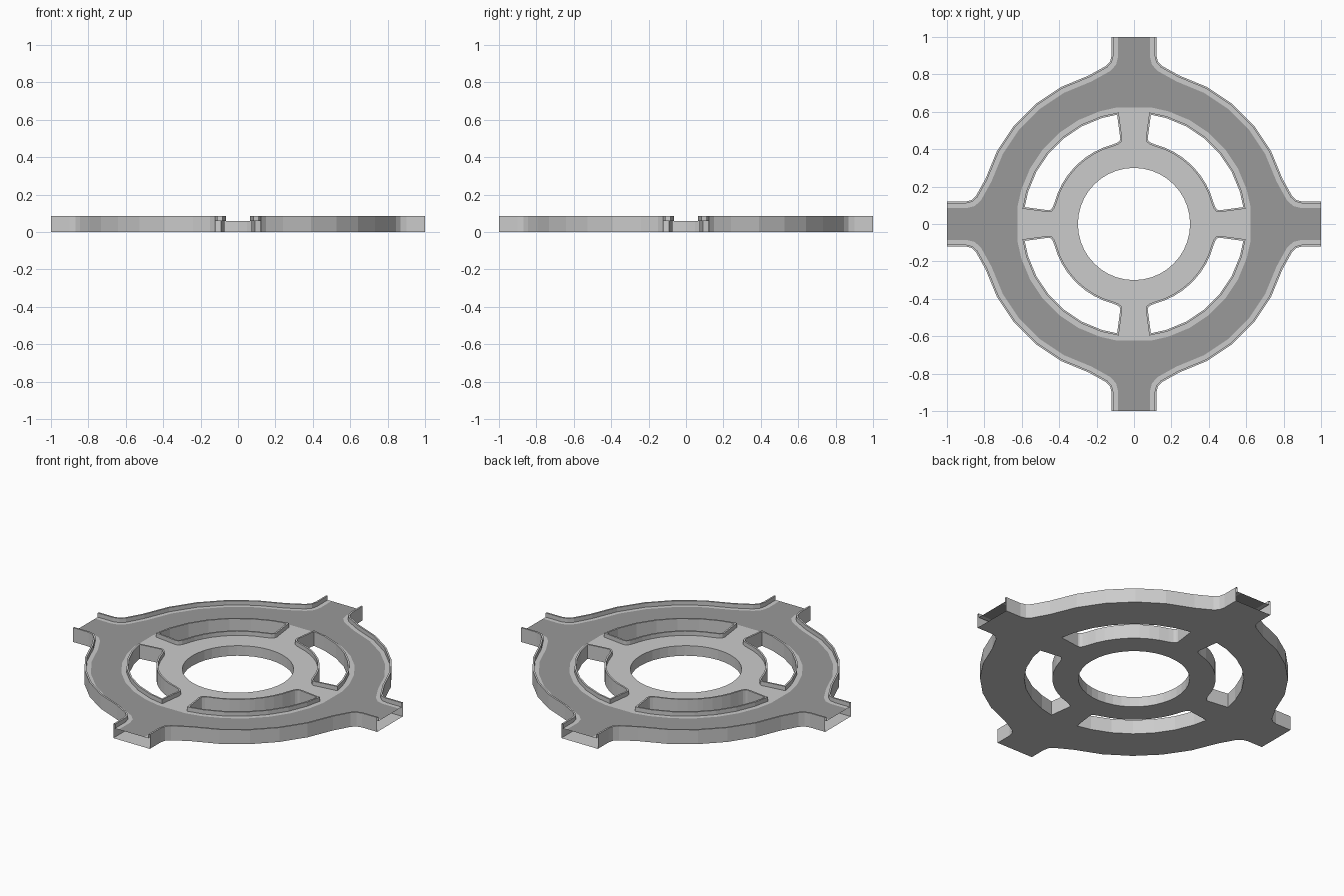
import bpy, bmesh
from math import sin, cos, radians, pi
from mathutils import Vector

if "Cube" in bpy.data.objects:
    bpy.data.objects.remove(bpy.data.objects["Cube"])

TOP, RIM, RW, STRIP = 0.06, 0.085, 0.01, 0.035

road_mat = bpy.data.materials.new("asphalt")
road_mat.diffuse_color = (0.32, 0.32, 0.32, 1)
road_mat.use_nodes = True
road_mat.node_tree.nodes["Principled BSDF"].inputs["Base Color"].default_value = road_mat.diffuse_color


def polar(r, deg):
    return Vector((r * cos(radians(deg)), r * sin(radians(deg))))


def turned(pts, k):
    c, s = [(1, 0), (0, 1), (-1, 0), (0, -1)][k]
    return [Vector((c * p.x - s * p.y, s * p.x + c * p.y)) for p in pts]


def diagonal(half):
    return half + [Vector((p.y, p.x)) for p in reversed(half)]


def offset(pts, d, closed=False):
    # mitred offset to the left of the path
    out, n = [], len(pts)
    for i, p in enumerate(pts):
        a = pts[i - 1] if (i or closed) else None
        b = pts[(i + 1) % n] if (i < n - 1 or closed) else None
        ns = [Vector((-(t.y), t.x)).normalized() for t in
              ([p - a] if a is not None else []) + ([b - p] if b is not None else [])]
        m = sum(ns, Vector((0, 0))).normalized()
        out.append(p + m * (d / max(m.dot(ns[0]), 0.3)))
    return out


def finish(bm, name, mat=None):
    me = bpy.data.meshes.new(name)
    bm.to_mesh(me)
    bm.free()
    ob = bpy.data.objects.new(name, me)
    bpy.context.collection.objects.link(ob)
    if mat:
        me.materials.append(mat)


def plate(name, loops, z, up=True, mat=None):
    # flat sheet bounded by the outer loop with the other loops as openings
    bm = bmesh.new()
    for loop in loops:
        vs = [bm.verts.new((p.x, p.y, z)) for p in loop]
        for i in range(len(vs)):
            bm.edges.new((vs[i - 1], vs[i]))
    bmesh.ops.triangle_fill(bm, edges=bm.edges[:], use_beauty=True)
    for f in bm.faces:
        f.normal_update()
        if (f.normal.z > 0) != up:
            f.normal_flip()
    finish(bm, name, mat)


def bands(name, paths, closed, repeat=4):
    # strips between successive (points, z) rails, repeated round the centre
    bm = bmesh.new()
    for k in range(repeat):
        rows = [[bm.verts.new((p.x, p.y, z)) for p in turned(pts, k)] for pts, z in paths]
        for a, b in zip(rows, rows[1:]):
            n = len(a)
            for i in range(n if closed else n - 1):
                j = (i + 1) % n
                bm.faces.new((a[i], a[j], b[j], b[i]))
    finish(bm, name)


# outline of one quarter, from the +x arm round to the +y arm
quarter = diagonal([Vector(c) for c in ((1, .12), (.9, .12), (.868, .128), (.845, .15))]
                   + [polar(.83, a) for a in (16.9, 28.1, 39.4)])
inner = offset(quarter, STRIP)
outer_loop = [p for k in range(4) for p in turned(quarter, k)]
road_loop = [p for k in range(4) for p in turned(inner, k)]

# island edge, island openings and centre hole
island_q = diagonal([polar(.63, a) for a in (8.2, 16.9, 28.1, 39.4)])
island_loop = [p for k in range(4) for p in turned(island_q, k)]
hole_outer = diagonal([polar(.602, a) for a in (7.8, 16.9, 28.1, 39.4)])
hole_inner = diagonal([Vector(c) for c in ((.455, .063), (.44, .067), (.427, .082))]
                      + [polar(.43, a) for a in (15, 22, 29, 36, 43)])
hole = hole_outer + hole_inner[::-1]
hole_in = offset(hole, RW, True)
holes = [turned(hole_in, k) for k in range(4)]
hole_edges = [turned(hole, k) for k in range(4)]
centre = [polar(.3, 360 * i / 40) for i in range(40)]

# flat sheets
plate("road", [road_loop, island_loop], TOP, mat=road_mat)
plate("island_pavement", [island_loop, centre] + hole_edges, TOP)
plate("underside", [outer_loop, centre] + holes, 0, up=False)

# outer wall with thin raised rim and pavement strip, open at the arm ends
bands("outer_kerb", [(quarter, 0), (quarter, RIM), (offset(quarter, RW), RIM),
                     (offset(quarter, RW), TOP), (inner, TOP)], False)
# walls and rims of the four openings
bands("opening_kerb", [(hole, TOP), (hole, RIM), (hole_in, RIM), (hole_in, 0)], True)
# wall of the centre hole
bands("centre_wall", [(centre, TOP), (centre, 0)], True, 1)
